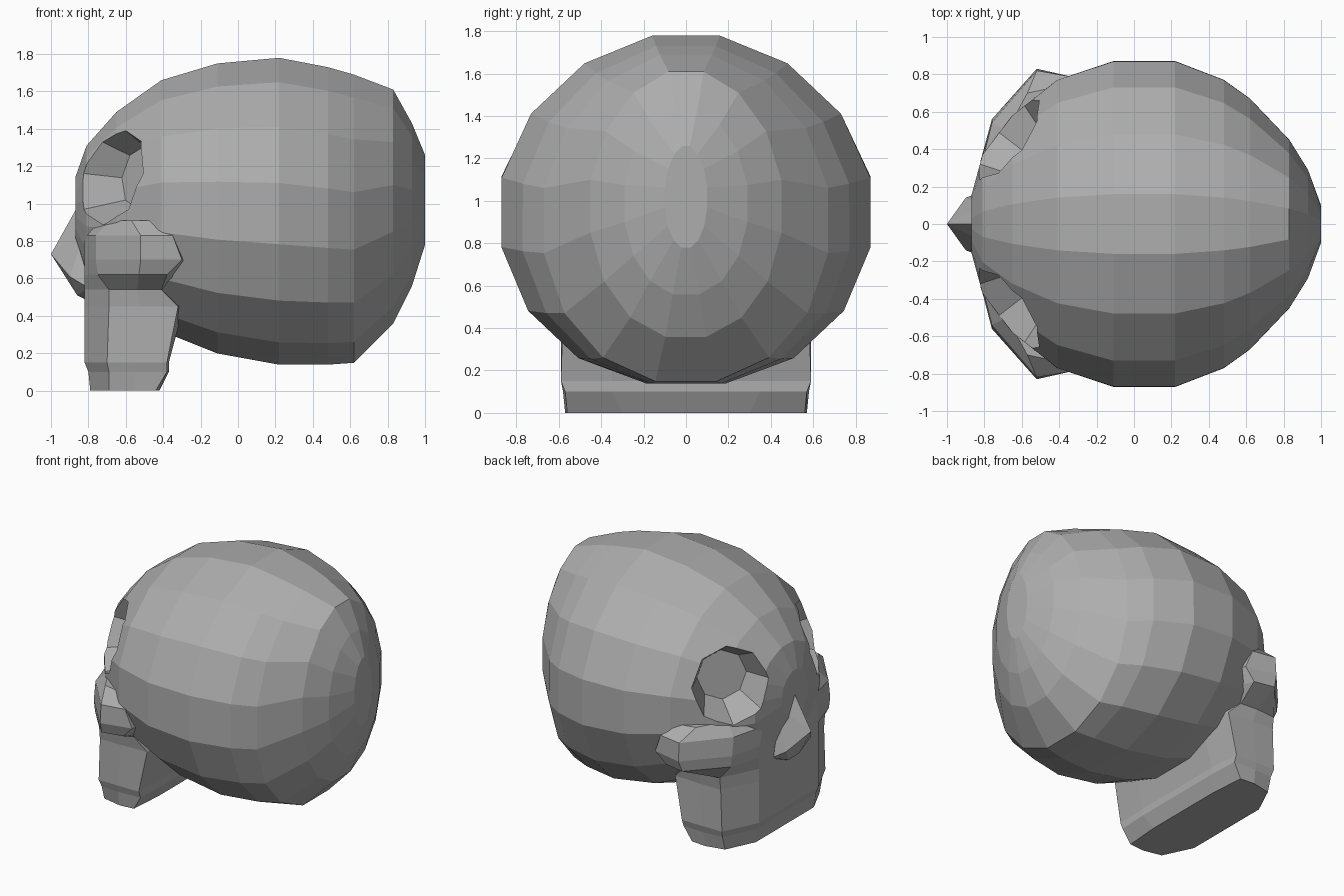
import bpy, bmesh, math
from mathutils import Vector

if "Cube" in bpy.data.objects:
    bpy.data.objects.remove(bpy.data.objects["Cube"])

bone = bpy.data.materials.new("dark_grey")
bone.diffuse_color = (0.42, 0.42, 0.42, 1)
bone.use_nodes = True
bone.node_tree.nodes["Principled BSDF"].inputs["Base Color"].default_value = bone.diffuse_color


def make_object(name, bm):
    bmesh.ops.recalc_face_normals(bm, faces=bm.faces)
    mesh = bpy.data.meshes.new(name)
    bm.to_mesh(mesh)
    bm.free()
    mesh.materials.append(bone)
    ob = bpy.data.objects.new(name, mesh)
    bpy.context.collection.objects.link(ob)
    return ob


def loft(name, rings):
    """Skin a stack of closed rings and cap both ends."""
    bm = bmesh.new()
    rows = [[bm.verts.new(p) for p in ring] for ring in rings]
    n = len(rows[0])
    for a, b in zip(rows, rows[1:]):
        for i in range(n):
            j = (i + 1) % n
            bm.faces.new((a[i], a[j], b[j], b[i]))
    bm.faces.new(rows[0])
    bm.faces.new(rows[-1])
    return make_object(name, bm)


def oval(x, top, bottom, half_y, sides=16):
    """Egg-shaped ring: leaner above the middle, fuller below."""
    ring = []
    for i in range(sides):
        a = 2 * math.pi * (i + 0.5) / sides
        c, s = math.cos(a), math.sin(a)
        power = 1.05 if s > 0 else 0.95
        y = half_y * 1.02 * math.copysign(abs(c) ** power, c)
        z = (top + bottom) / 2 + (top - bottom) / 2 * 1.02 * math.copysign(abs(s) ** power, s)
        ring.append((x, y, z))
    return ring


# Braincase: ovals from brow to back of head (x, top, bottom, half width)
cranium = loft("cranium", [oval(*r) for r in (
    (-0.87, 1.14, 0.80, 0.15), (-0.81, 1.31, 0.60, 0.37), (-0.65, 1.49, 0.45, 0.58),
    (-0.41, 1.66, 0.32, 0.77), (-0.11, 1.75, 0.20, 0.87), (0.22, 1.78, 0.14, 0.87),
    (0.48, 1.73, 0.14, 0.77), (0.62, 1.69, 0.15, 0.67), (0.83, 1.61, 0.36, 0.45),
    (0.93, 1.43, 0.56, 0.29), (1.00, 1.26, 0.78, 0.10))])

# Jaw and cheekbones: half outlines from front to back, mirrored, stacked in z
levels = (
    (0.00, (-.79, .33), (-.69, .54), (-.55, .57), (-.44, .56), (-.42, .30)),
    (0.10, (-.80, .34), (-.69, .57), (-.55, .58), (-.38, .57), (-.37, .35)),
    (0.15, (-.82, .34), (-.70, .59), (-.55, .59), (-.38, .59), (-.37, .35)),
    (0.45, (-.82, .34), (-.69, .59), (-.52, .59), (-.32, .58), (-.29, .35)),
    (0.54, (-.82, .34), (-.69, .60), (-.54, .61), (-.41, .60), (-.25, .35)),
    (0.62, (-.82, .34), (-.75, .56), (-.53, .80), (-.38, .77), (-.20, .35)),
    (0.70, (-.82, .33), (-.76, .56), (-.52, .83), (-.30, .78), (-.20, .35)),
    (0.83, (-.82, .30), (-.76, .54), (-.52, .82), (-.35, .79), (-.20, .35)),
    (0.91, (-.79, .28), (-.68, .50), (-.57, .70), (-.38, .74), (-.20, .30)))
face = loft("jaw_and_cheeks", [
    [(x, y, z) for x, y in half] + [(x, -y, z) for x, y in reversed(half)]
    for z, *half in levels])

# Eye sockets: tapered eight-sided cutters
for side, label in ((1, "left"), (-1, "right")):
    out = Vector((-0.78, 0.60 * side, 0.12)).normalized()
    bm = bmesh.new()
    bmesh.ops.create_cone(bm, cap_ends=True, segments=8, radius1=0.17, radius2=0.42, depth=0.5)
    cutter = make_object("socket_cutter_" + label, bm)
    cutter.location = Vector((-0.69, 0.465 * side, 1.165)) + out * 0.03
    cutter.rotation_mode = 'QUATERNION'
    cutter.rotation_quaternion = out.to_track_quat('Z', 'Y')
    cutter.hide_render = True
    cutter.display_type = 'WIRE'
    for target in (cranium, face):
        mod = target.modifiers.new("eye_socket", 'BOOLEAN')
        mod.operation = 'DIFFERENCE'
        mod.solver = 'EXACT'
        mod.object = cutter

# Nose: ridged wedge
bm = bmesh.new()
points = [(-.86, 0, .98), (-1.0, 0, .73), (-.76, 0, .46)]
for s in (1, -1):
    points += [(-.90, .14 * s, .61), (-.80, .18 * s, .55), (-.80, .10 * s, .90), (-.86, .06 * s, .51)]
for p in points:
    bm.verts.new(p)
bmesh.ops.convex_hull(bm, input=bm.verts)
make_object("nose", bm)
